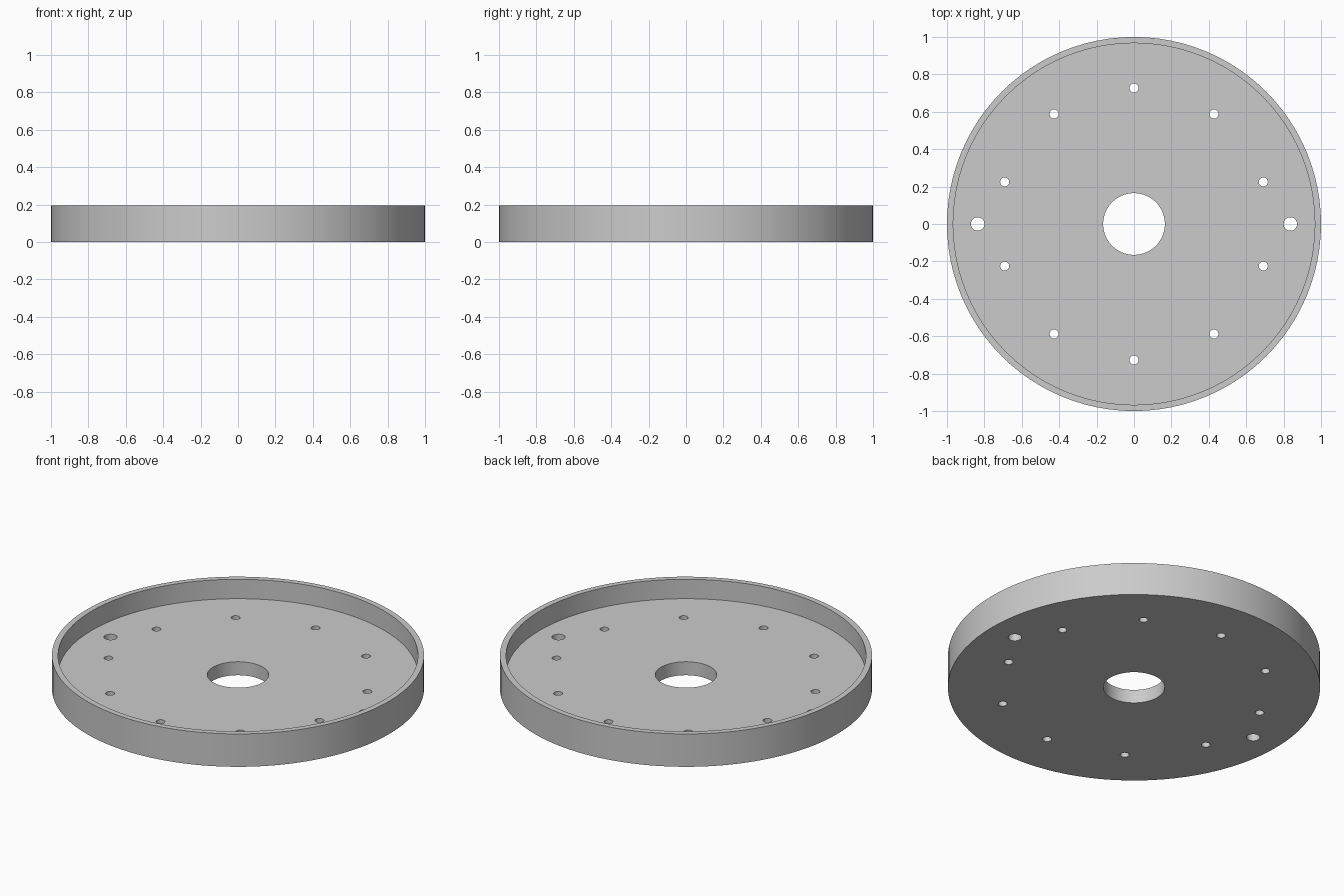
import bpy, bmesh, math

if "Cube" in bpy.data.objects:
    bpy.data.objects.remove(bpy.data.objects["Cube"])

RADIUS, INNER, BORE = 1.0, 0.967, 0.165
HEIGHT, FLOOR = 0.195, 0.08
SEGMENTS = 96

grey = bpy.data.materials.new("light grey")
grey.diffuse_color = (0.6, 0.6, 0.6, 1)
grey.use_nodes = True
grey.node_tree.nodes["Principled BSDF"].inputs["Base Color"].default_value = grey.diffuse_color


def new_object(name, bm):
    bmesh.ops.recalc_face_normals(bm, faces=bm.faces)
    mesh = bpy.data.meshes.new(name)
    bm.to_mesh(mesh)
    bm.free()
    obj = bpy.data.objects.new(name, mesh)
    bpy.context.collection.objects.link(obj)
    mesh.materials.append(grey)
    return obj


# Shallow tray with raised rim and central bore: a revolved closed profile
profile = [(BORE, 0), (RADIUS, 0), (RADIUS, HEIGHT),
           (INNER, HEIGHT), (INNER, FLOOR), (BORE, FLOOR)]
bm = bmesh.new()
rings = []
for i in range(SEGMENTS):
    a = 2 * math.pi * i / SEGMENTS
    rings.append([bm.verts.new((r * math.cos(a), r * math.sin(a), z)) for r, z in profile])
for i, ring in enumerate(rings):
    nxt = rings[(i + 1) % SEGMENTS]
    for j in range(len(profile)):
        k = (j + 1) % len(profile)
        bm.faces.new((ring[j], nxt[j], nxt[k], ring[k]))
tray = new_object("round_tray", bm)

# Ten small bolt holes on a circle, plus two larger holes left and right
holes = [(0.727, math.radians(18 + 36 * i), 0.024) for i in range(10)]
holes += [(0.836, 0, 0.036), (0.836, math.pi, 0.036)]
bm = bmesh.new()
for dist, a, r in holes:
    made = bmesh.ops.create_cone(bm, cap_ends=True, segments=32, radius1=r, radius2=r, depth=0.3)
    bmesh.ops.translate(bm, verts=made["verts"],
                        vec=(dist * math.cos(a), dist * math.sin(a), FLOOR / 2))
cutter = new_object("hole_cutter", bm)

# Cut the holes, then remove the cutter
cut = tray.modifiers.new("holes", 'BOOLEAN')
cut.operation = 'DIFFERENCE'
cut.solver = 'EXACT'
cut.object = cutter
bpy.context.view_layer.objects.active = tray
tray.select_set(True)
cutter.select_set(False)
bpy.ops.object.modifier_apply(modifier=cut.name)
bpy.data.objects.remove(cutter)

bpy.ops.object.shade_smooth_by_angle(angle=math.radians(30))
